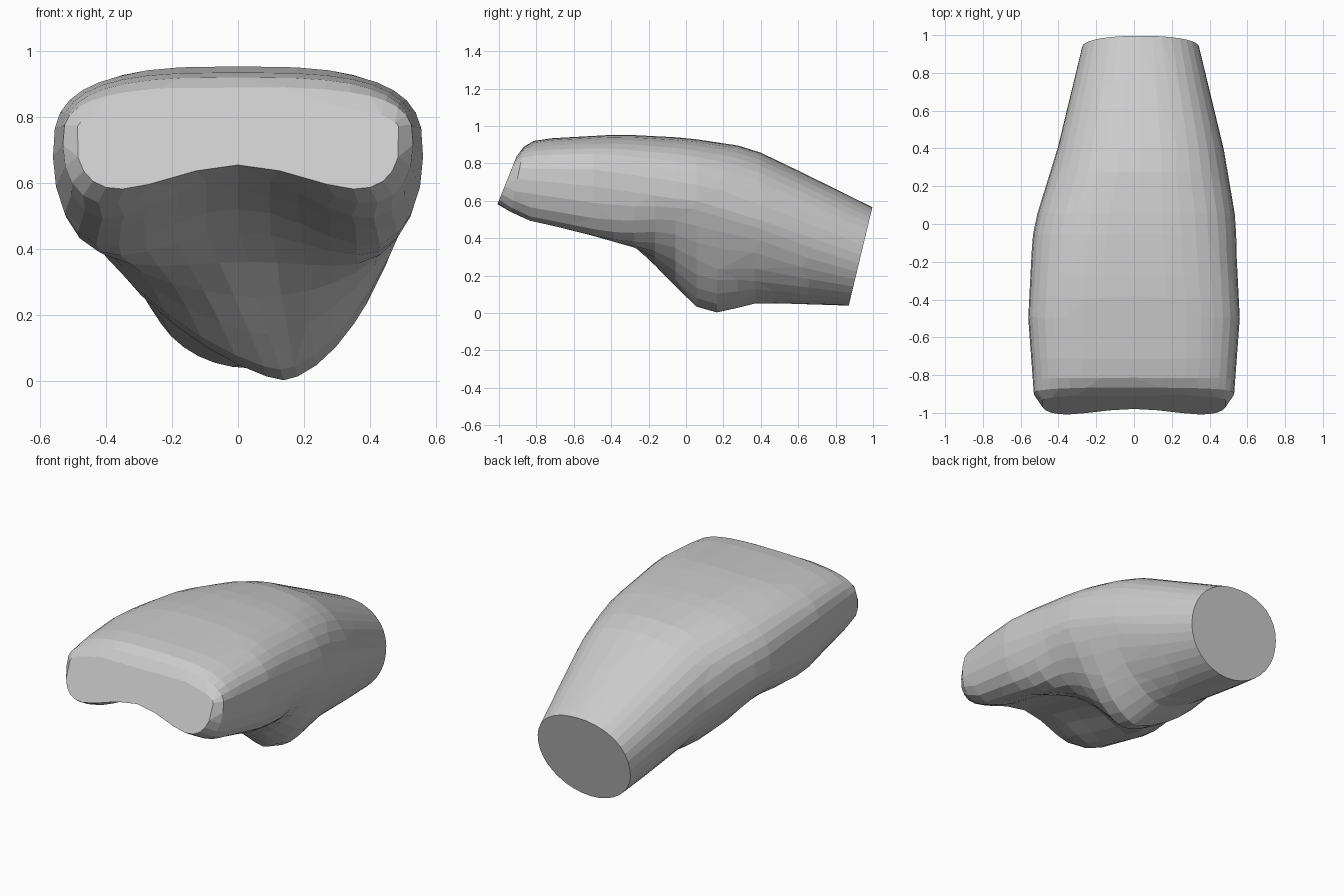
import bpy, bmesh, math

if "Cube" in bpy.data.objects:
    bpy.data.objects.remove(bpy.data.objects["Cube"], do_unlink=True)

SIDES = 36
FRONT, BACK = -.945, .935

# Profiles along the length, each a few (y, value) points
TOP = [(FRONT, .84), (-.9, .89), (-.8, .93), (-.35, .955), (0, .937), (.33, .888), (BACK, .565)]
WIDEST = [(FRONT, .74), (-.84, .7), (-.5, .68), (.15, .58), (BACK, .31)]
KEEL = [(FRONT, .5), (-.84, .3), (-.5, .175), (-.33, .165), (-.1, .19), (.04, .04), (.15, 0), (.4, .055), (BACK, .04)]
HOLLOW = [(FRONT, .154), (-.84, .32), (-.5, .35), (-.33, .25), (-.1, 0)]
HALF_WIDTH = [(FRONT, .49), (-.9, .53), (-.5, .56), (0, .535), (.15, .5), (BACK, .31)]
CENTRE = [(-.1, 0), (.4, .035)]
KEEL_SHIFT = [(-.4, 0), (.1, .13), (BACK, 0)]
UPPER_POWER = [(-.5, 3.1), (.3, 2.5), (BACK, 2.2)]
LOWER_POWER = [(FRONT, 2.6), (-.84, 2), (-.33, 2), (0, 1.45), (.4, 1.55), (BACK, 2)]
LEAN = [(FRONT, .4), (-.9, .2), (-.8, 0), (.3, 0), (BACK, .24)]


def value(profile, y):
    """Value of a profile at y, held constant beyond its ends."""
    if y <= profile[0][0]:
        return profile[0][1]
    for (y_a, a), (y_b, b) in zip(profile, profile[1:]):
        if y <= y_b:
            return a + (b - a) * (y - y_a) / (y_b - y_a)
    return profile[-1][1]


def section(y):
    """Cross-section with a rounded top and a keeled or hollowed underside."""
    middle = value(WIDEST, y)
    points = []
    for i in range(SIDES):
        angle = math.tau * i / SIDES
        across, up = math.cos(angle), math.sin(angle)
        power = value(UPPER_POWER if up >= 0 else LOWER_POWER, y)
        u = math.copysign(abs(across) ** (2 / power), across)
        v = abs(up) ** (2 / power)
        x = value(CENTRE, y) + u * value(HALF_WIDTH, y)
        if up >= 0:
            z = middle + (value(TOP, y) - middle) * v
        else:
            z = middle + (value(KEEL, y) - middle) * v
            z += value(HOLLOW, y) * (1 - u * u) ** 2
            x += value(KEEL_SHIFT, y) * v * v
        points.append((x, y + value(LEAN, y) * (z - middle), z))
    return points


# Loft the body through its sections and close both ends
bm = bmesh.new()
stations = [FRONT, -.9] + [BACK - .11 * k for k in range(16, -1, -1)]
rings = [[bm.verts.new(point) for point in section(y)] for y in stations]
for a, b in zip(rings, rings[1:]):
    for i in range(SIDES):
        j = (i + 1) % SIDES
        bm.faces.new((a[i], a[j], b[j], b[i]))
bm.faces.new(rings[0])
bm.faces.new(rings[-1])
bmesh.ops.recalc_face_normals(bm, faces=bm.faces)

mesh = bpy.data.meshes.new("body")
bm.to_mesh(mesh)
bm.free()
body = bpy.data.objects.new("body", mesh)
bpy.context.collection.objects.link(body)

# Plain grey
grey = bpy.data.materials.new("light grey")
grey.use_nodes = True
colour = (.6, .6, .6, 1)
grey.diffuse_color = colour
grey.node_tree.nodes["Principled BSDF"].inputs["Base Color"].default_value = colour
mesh.materials.append(grey)

# Irregular hewn facets
facets = body.modifiers.new("facets", "DECIMATE")
facets.ratio = .65
